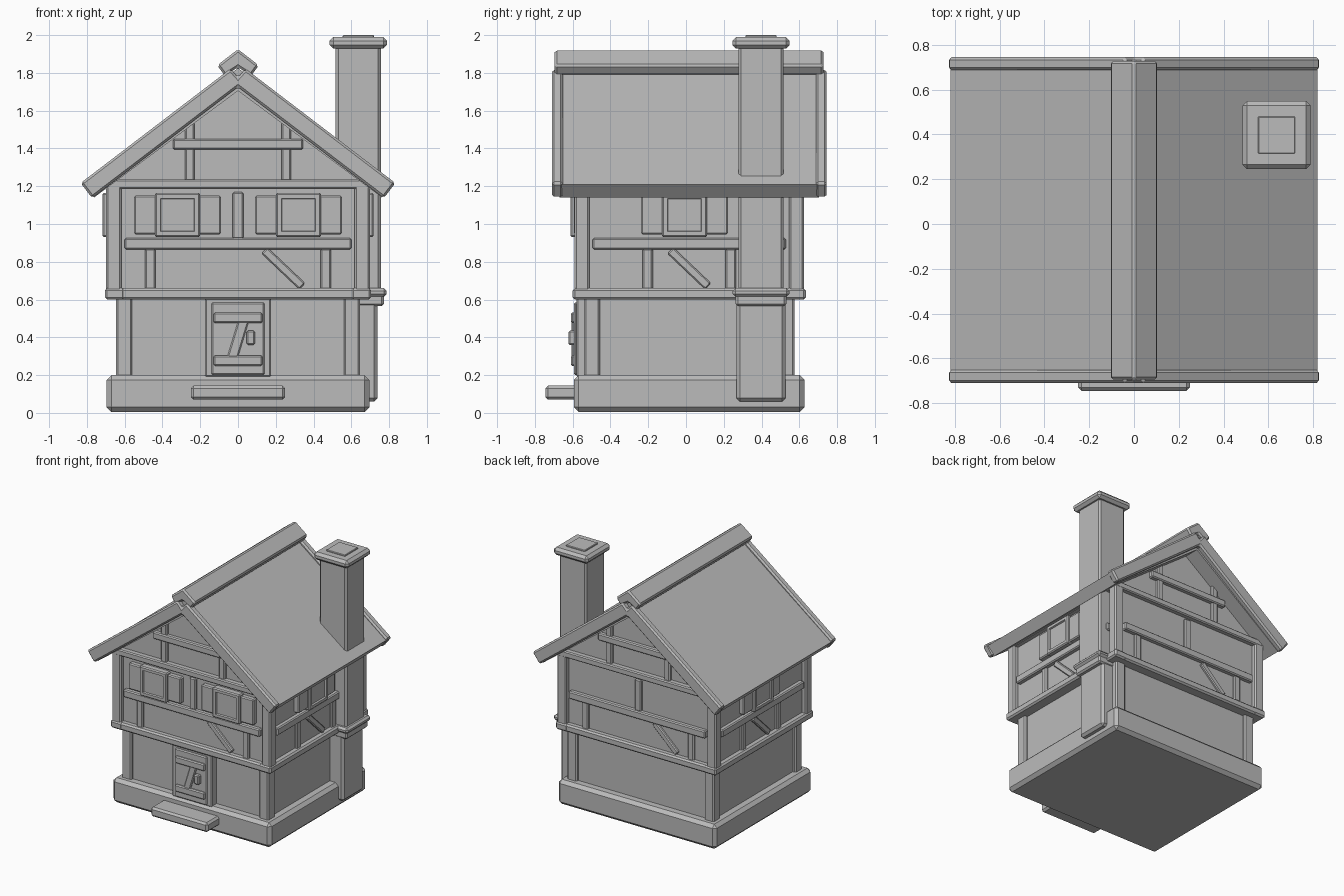
import bpy, bmesh, math
from mathutils import Matrix, Vector

cube = bpy.data.objects.get("Cube")
if cube:
    bpy.data.objects.remove(cube)

grey = bpy.data.materials.new("plain_grey")
grey.use_nodes = True
grey.diffuse_color = (0.5, 0.5, 0.5, 1)
grey.node_tree.nodes["Principled BSDF"].inputs["Base Color"].default_value = (0.5, 0.5, 0.5, 1)

MID_Y = 0.017   # centre of the house body in depth


def finish(name, bm, bevel, matrix=None):
    if bevel:
        bmesh.ops.bevel(bm, geom=bm.edges[:], offset=bevel, segments=1, affect='EDGES')
    bmesh.ops.recalc_face_normals(bm, faces=bm.faces[:])
    if matrix:
        bm.transform(matrix)
    mesh = bpy.data.meshes.new(name)
    bm.to_mesh(mesh)
    bm.free()
    mesh.materials.append(grey)
    obj = bpy.data.objects.new(name, mesh)
    bpy.context.collection.objects.link(obj)
    return obj


def box_mesh(xs, ys, zs):
    bm = bmesh.new()
    bmesh.ops.create_cube(bm, size=1)
    for v in bm.verts:
        v.co = Vector([(r[0] + r[1]) / 2 + c * (r[1] - r[0]) for c, r in zip(v.co, (xs, ys, zs))])
    return bm


def box(name, xs, ys, zs, bevel=0.01, matrix=None):
    return finish(name, box_mesh(xs, ys, zs), bevel, matrix)


def prism(name, half, ys, bevel=0.0):
    """Extrude a left-right symmetric outline, given by its +x half from top to bottom and back."""
    pts = half + [(-x, z) for x, z in reversed(half) if x > 0]
    bm = bmesh.new()
    face = bm.faces.new([bm.verts.new((x, ys[0], z)) for x, z in pts])
    ext = bmesh.ops.extrude_face_region(bm, geom=[face])
    new = [g for g in ext["geom"] if isinstance(g, bmesh.types.BMVert)]
    bmesh.ops.translate(bm, verts=new, vec=(0, ys[1] - ys[0], 0))
    return finish(name, bm, bevel)


def side_matrix(turns):
    return Matrix.Translation((0, MID_Y, 0)) @ Matrix.Rotation(turns * math.pi / 2, 4, 'Z')


def strip(name, m, u, d, z, bevel=0.008):
    """Box on a wall: u across, d outward distance, z up."""
    return box(name, u, (-d[1], -d[0]), z, bevel, m)


def brace(name, m, start, end, width, d):
    """Slanted timber on a wall between two (u, z) points."""
    a, b = Vector(start), Vector(end)
    span = b - a
    tilt = Matrix.Translation(((a.x + b.x) / 2, 0, (a.y + b.y) / 2)) @ \
        Matrix.Rotation(-math.atan2(span.y, span.x), 4, 'Y')
    h = span.length / 2
    return box(name, (-h, h), (-d[1], -d[0]), (-width / 2, width / 2), 0.007, m @ tilt)


def window(m, u, wall):
    strip("window_shutters", m, (u - 0.23, u + 0.23), (wall - 0.02, wall + 0.04), (0.945, 1.15))
    bm = box_mesh((u - 0.12, u + 0.12), (-wall - 0.058, -wall), (0.93, 1.165))
    bmesh.ops.bevel(bm, geom=bm.edges[:], offset=0.008, segments=1, affect='EDGES')
    bm.normal_update()
    front = [max(bm.faces, key=lambda f: -f.normal.y * f.calc_area())]
    bmesh.ops.inset_region(bm, faces=front, thickness=0.03)
    bmesh.ops.inset_region(bm, faces=front, thickness=0.006, depth=-0.012)
    finish("window_frame", bm, 0, m)


# Stone base, doorstep and floor bodies
base_y = (MID_Y - 0.61, MID_Y + 0.61)
box("stone_base", (-0.695, 0.695), base_y, (0.005, 0.2), 0.025)
box("doorstep", (-0.25, 0.25), (-0.745, -0.56), (0.07, 0.145), 0.015)
box("lower_walls", (-0.62, 0.62), (MID_Y - 0.535, MID_Y + 0.535), (0.15, 0.63), 0)
box("upper_walls", (-0.66, 0.66), (MID_Y - 0.57, MID_Y + 0.57), (0.61, 1.2), 0)
prism("gable_walls", [(0, 1.74), (0.655, 1.24), (0.655, 1.15)], (MID_Y - 0.565, MID_Y + 0.565))

# Corner posts of both floors
for sx in (-1, 1):
    for sy in (-1, 1):
        for name, hx, hy, w, z in (("lower_post", 0.645, 0.557, 0.085, (0.18, 0.63)),
                                   ("upper_post", 0.698, 0.608, 0.08, (0.62, 1.22))):
            x, y = sx * (hx - w / 2), MID_Y + sy * (hy - w / 2)
            box(name, (x - w / 2, x + w / 2), (y - w / 2, y + w / 2), z)

# Timber framing on the four walls
for turns in range(4):
    m = side_matrix(turns)
    gable_side = turns % 2 == 0
    half, wall = (0.705, 0.57) if gable_side else (0.617, 0.66)
    lip = wall + 0.045
    strip("floor_beam", m, (-half, half), (wall - 0.06, lip), (0.6, 0.66), 0.012)
    strip("head_beam", m, (-half + 0.02, half - 0.02), (wall - 0.06, lip - 0.006), (1.185, 1.235))
    strip("sill_beam", m, (-half + 0.105, half - 0.105), (wall - 0.02, wall + 0.035), (0.865, 0.925))
    d = (wall - 0.02, wall + 0.02)
    post_u = 0.465 if gable_side else 0.22
    for s in (-1, 1):
        strip("short_post", m, (s * post_u - 0.027, s * post_u + 0.027), d, (0.65, 0.87))
    u0 = 0.14 if gable_side else -0.1
    brace("slanted_brace", m, (u0, 0.86), (u0 + 0.2, 0.67), 0.045, d)
    if gable_side:
        strip("centre_post", m, (-0.028, 0.028), d, (0.92, 1.17))
        strip("gable_beam", m, (-0.345, 0.345), (wall - 0.03, wall + 0.03), (1.395, 1.45))
        for s in (-1, 1):
            strip("gable_post", m, (s * 0.255 - 0.026, s * 0.255 + 0.026), d, (1.2, 1.545))
    if turns == 0:
        window(m, -0.32, wall)
        window(m, 0.32, wall)
    elif not gable_side:
        window(m, -0.025, wall)

# Door
front = side_matrix(0)
strip("door_frame", front, (-0.175, 0.175), (0.5, 0.597), (0.19, 0.61))
strip("door_leaf", front, (-0.14, 0.14), (0.55, 0.61), (0.2, 0.585))
for z in (0.277, 0.503):
    strip("door_plank", front, (-0.13, 0.13), (0.58, 0.627), (z - 0.028, z + 0.028))
brace("door_brace", front, (-0.035, 0.275), (0.035, 0.505), 0.055, (0.59, 0.622))
strip("door_handle", front, (0.045, 0.09), (0.59, 0.64), (0.36, 0.435))

# Roof slabs, barge boards and ridge cap
prism("roof_slabs", [(0, 1.825), (0.82, 1.208), (0.762, 1.14), (0, 1.705)], (-0.67, 0.705))
barge = [(0, 1.777), (0.04, 1.822), (0.833, 1.217), (0.772, 1.137), (0, 1.725)]
prism("front_barge_boards", barge, (-0.71, -0.652), 0.012)
prism("back_barge_boards", barge, (0.687, 0.745), 0.012)
prism("ridge_cap", [(0, 1.925), (0.11, 1.84), (0.07, 1.785), (0, 1.83)], (-0.695, 0.728), 0.012)

# Chimney
cx, cy = 0.637, 0.397
for name, r, z, bevel in (("chimney_stack", 0.12, (0.6, 1.96), 0.015),
                          ("chimney_collar", 0.15, (0.615, 0.66), 0.015),
                          ("chimney_neck", 0.135, (0.565, 0.63), 0.012),
                          ("chimney_cap", 0.152, (1.928, 1.99), 0.02),
                          ("chimney_lid", 0.083, (1.96, 2.0), 0.004)):
    box(name, (cx - r, cx + r), (cy - r, cy + r), z, bevel)
box("chimney_foot", (0.5, 0.738), (cy - 0.13, cy + 0.13), (0.06, 0.6), 0.018)
